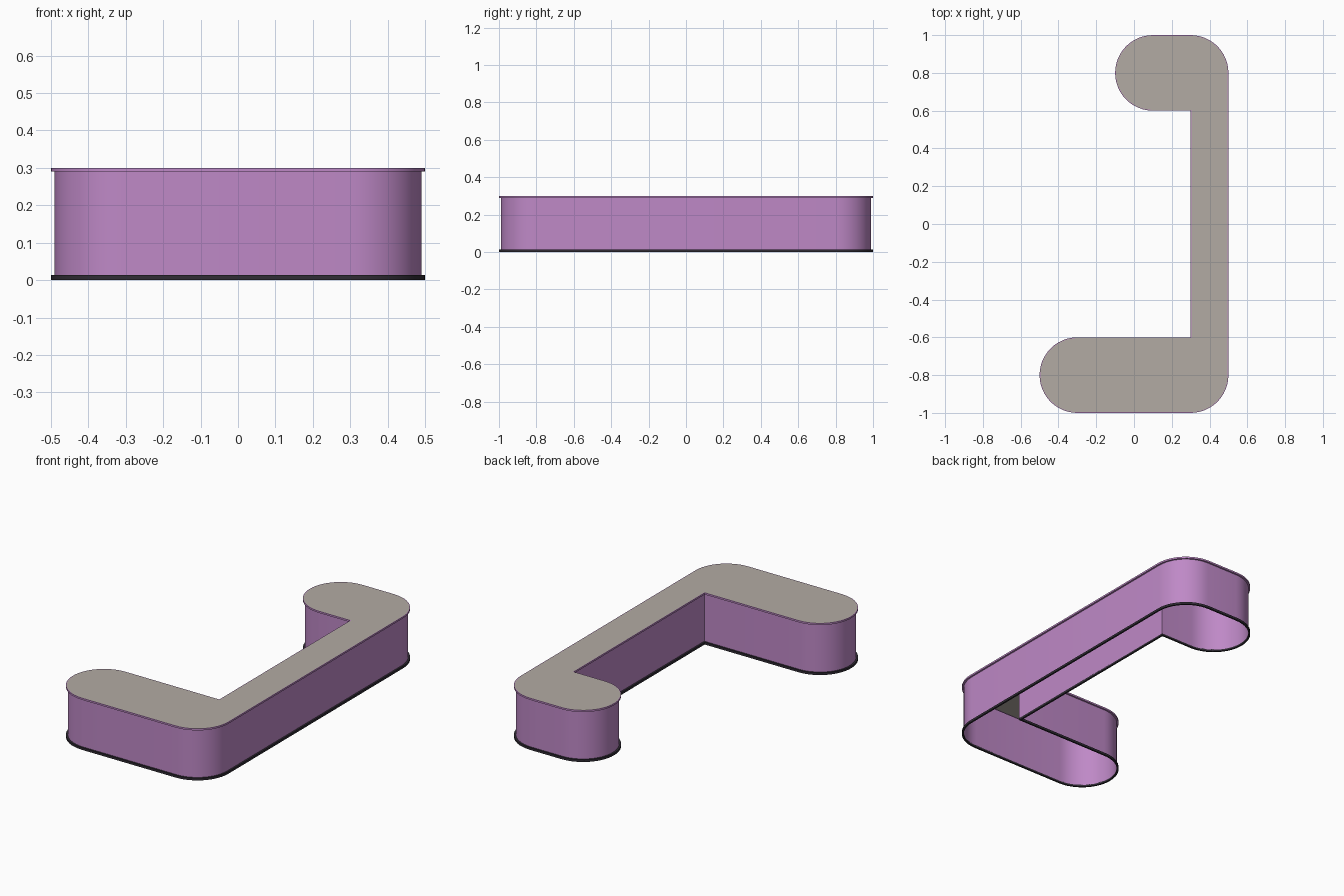
import bpy, bmesh, math

if "Cube" in bpy.data.objects:
    bpy.data.objects.remove(bpy.data.objects["Cube"])

# Counter outline: rounded corners as (centre x, centre y, start angle, end angle)
R = 0.2
SEG = 12  # segments per quarter turn


def arc(cx, cy, a0, a1, d):
    n = SEG * (a1 - a0) // 90
    angles = [math.radians(a0 + (a1 - a0) * i / n) for i in range(n + 1)]
    return [(cx + (R - d) * math.cos(a), cy + (R - d) * math.sin(a)) for a in angles]


def outline(d):
    """Counter-clockwise plan of the counter, inset by d."""
    return (arc(0.3, -0.8, -90, 0, d) + arc(0.3, 0.8, 0, 90, d)
            + arc(0.1, 0.8, 90, 270, d)
            + [(0.3 + d, 0.6 + d), (0.3 + d, -0.6 - d)]
            + arc(-0.3, -0.8, 90, 270, d))


def material(name, color):
    m = bpy.data.materials.new(name)
    m.diffuse_color = (*color, 1)
    m.use_nodes = True
    m.node_tree.nodes["Principled BSDF"].inputs["Base Color"].default_value = m.diffuse_color
    return m


def sweep(name, profile, mat, closed=False, cap=False):
    """Carry a profile of (inset, z) points round the outline."""
    bm = bmesh.new()
    rings = [[bm.verts.new((x, y, z)) for x, y in outline(d)] for d, z in profile]
    pairs = list(zip(rings, rings[1:])) + ([(rings[-1], rings[0])] if closed else [])
    for low, high in pairs:
        for i in range(len(low)):
            j = (i + 1) % len(low)
            bm.faces.new((low[i], low[j], high[j], high[i]))
    if cap:
        bm.faces.new(rings[-1])
    mesh = bpy.data.meshes.new(name)
    bm.to_mesh(mesh)
    bm.free()
    mesh.materials.append(mat)
    ob = bpy.data.objects.new(name, mesh)
    bpy.context.collection.objects.link(ob)
    bpy.ops.object.select_all(action='DESELECT')
    ob.select_set(True)
    bpy.context.view_layer.objects.active = ob
    bpy.ops.object.shade_smooth_by_angle(angle=math.radians(30))
    return ob


purple = material("purple", (0.52, 0.25, 0.57))
dark = material("dark", (0.03, 0.025, 0.035))
stone = material("stone", (0.45, 0.41, 0.37))

# Hollow side panels, open underneath
sweep("side_panels", [(0.01, 0.01), (0.01, 0.292)], purple)
# Dark plinth strip along the floor
sweep("plinth", [(0.01, 0), (0, 0), (0, 0.013), (0.01, 0.013)], dark, closed=True)
# Purple lip round the worktop
sweep("worktop_edge", [(0.01, 0.29), (0, 0.29), (0, 0.3), (0.004, 0.3)], purple)
# Worktop surface
sweep("worktop", [(0.004, 0.3)], stone, cap=True)
